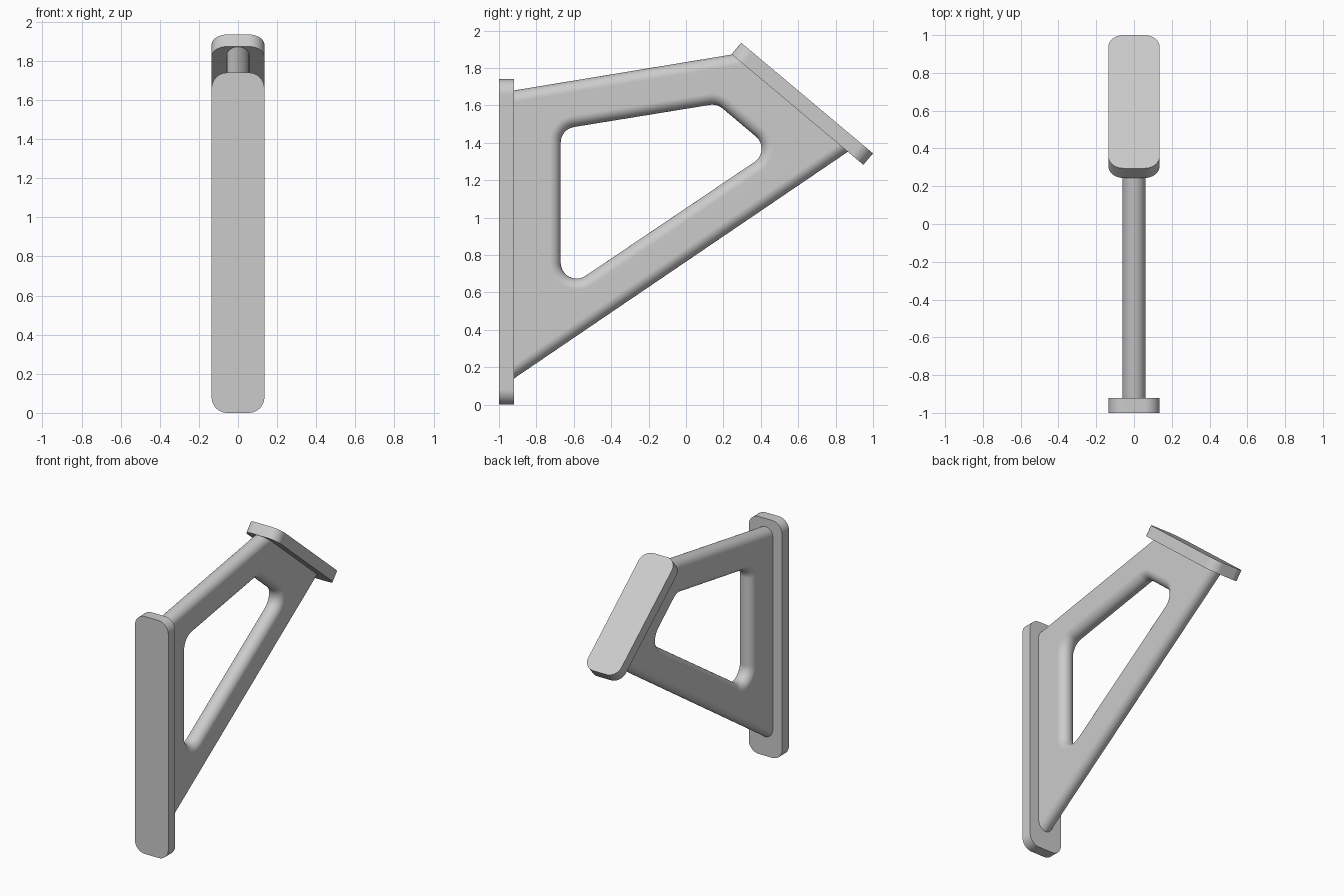
import bpy, bmesh, math
from mathutils import Vector, Matrix

cube = bpy.data.objects.get("Cube")
if cube:
    bpy.data.objects.remove(cube, do_unlink=True)

GREY = (0.6, 0.6, 0.6, 1)
grey = bpy.data.materials.new("light grey")
grey.use_nodes = True
grey.diffuse_color = GREY
grey.node_tree.nodes["Principled BSDF"].inputs["Base Color"].default_value = GREY


def offset(poly, amounts):
    """Move each edge of a counterclockwise polygon inward and re-intersect."""
    pts = [Vector(p) for p in poly]
    lines = []
    for i, a in enumerate(pts):
        d = (pts[(i + 1) % len(pts)] - a).normalized()
        n = Vector((-d.y, d.x))
        lines.append((a + n * amounts[i], d))
    out = []
    for i, (q, e) in enumerate(lines):
        p, d = lines[i - 1]
        w = q - p
        out.append(p + d * ((w.x * e.y - w.y * e.x) / (d.x * e.y - d.y * e.x)))
    return out


def fillet(pts, r, steps=10):
    """Round every corner of a counterclockwise convex polygon."""
    out = []
    for i, c in enumerate(pts):
        u = (c - pts[i - 1]).normalized()
        v = (pts[(i + 1) % len(pts)] - c).normalized()
        turn = math.atan2(u.x * v.y - u.y * v.x, u.dot(v))
        start = c - u * r * math.tan(turn / 2)
        centre = start + Vector((-u.y, u.x)) * r
        for k in range(steps + 1):
            out.append(centre + Matrix.Rotation(turn * k / steps, 2) @ (start - centre))
    return out


def finish(bm, name):
    bmesh.ops.recalc_face_normals(bm, faces=bm.faces)
    mesh = bpy.data.meshes.new(name)
    bm.to_mesh(mesh)
    bm.free()
    mesh.materials.append(grey)
    ob = bpy.data.objects.new(name, mesh)
    bpy.context.collection.objects.link(ob)
    bpy.ops.object.select_all(action='DESELECT')
    ob.select_set(True)
    bpy.context.view_layer.objects.active = ob
    bpy.ops.object.shade_smooth_by_angle(angle=math.radians(30))
    normals = ob.modifiers.new("even_normals", 'WEIGHTED_NORMAL')
    normals.keep_sharp = True
    return ob


def plate(name, top, along, normal, length, thick=0.08, half=0.135, r=0.08):
    """Rounded plate: starts at top, runs along, thickened along normal."""
    bm = bmesh.new()
    box = [Vector(p) for p in ((-half, 0), (half, 0), (half, length), (-half, length))]
    verts = [bm.verts.new(Vector(top) + Vector((p.x, 0, 0)) + along * p.y)
             for p in fillet(box, r)]
    face = bm.faces.new(verts)
    res = bmesh.ops.extrude_face_region(bm, geom=[face], use_keep_orig=True)
    bmesh.ops.translate(bm, vec=normal * thick,
                        verts=[g for g in res["geom"] if isinstance(g, bmesh.types.BMVert)])
    return finish(bm, name)


# Upright mounting plate and tilted top plate
plate("wall_plate", (0, -1, 0), Vector((0, 0, 1)), Vector((0, 1, 0)), 1.74)
tilt = math.radians(40)
plate("tilted_plate", (0, 0.295, 1.935), Vector((0, math.cos(tilt), -math.sin(tilt))),
      Vector((0, -math.sin(tilt), -math.cos(tilt))), 0.92)

# Web with an opening; its free rims are fully rounded
OUTER = [(-0.92, 0.14), (0.865, 1.352), (0.245, 1.872), (-0.92, 1.68)]
HOLE = [(-0.67, 0.599), (0.46, 1.361), (0.166, 1.609), (-0.67, 1.473)]
R, SINK, STEPS = 0.06, 0.02, 24
bm = bmesh.new()


def ring(points, x):
    verts = [bm.verts.new((x, p.x, p.y)) for p in points]
    edges = [bm.edges.new((v, verts[i - 1])) for i, v in enumerate(verts)]
    return verts, edges


rims = []
for k in range(STEPS + 1):
    a = math.pi * (k / STEPS - 0.5)
    x, d = R * math.sin(a), R * (1 - math.cos(a))
    rims.append((ring(offset(OUTER, (d, -SINK, d, -SINK)), x),
                 ring(fillet(offset(HOLE, [-d] * 4), 0.085 + d), x)))
for lower, upper in zip(rims, rims[1:]):
    for (a, _), (b, _) in zip(lower, upper):
        for i in range(len(a)):
            bm.faces.new((a[i - 1], a[i], b[i], b[i - 1]))
for outer, inner in (rims[0], rims[-1]):
    bmesh.ops.triangle_fill(bm, use_beauty=True, edges=outer[1] + inner[1])
finish(bm, "web")
